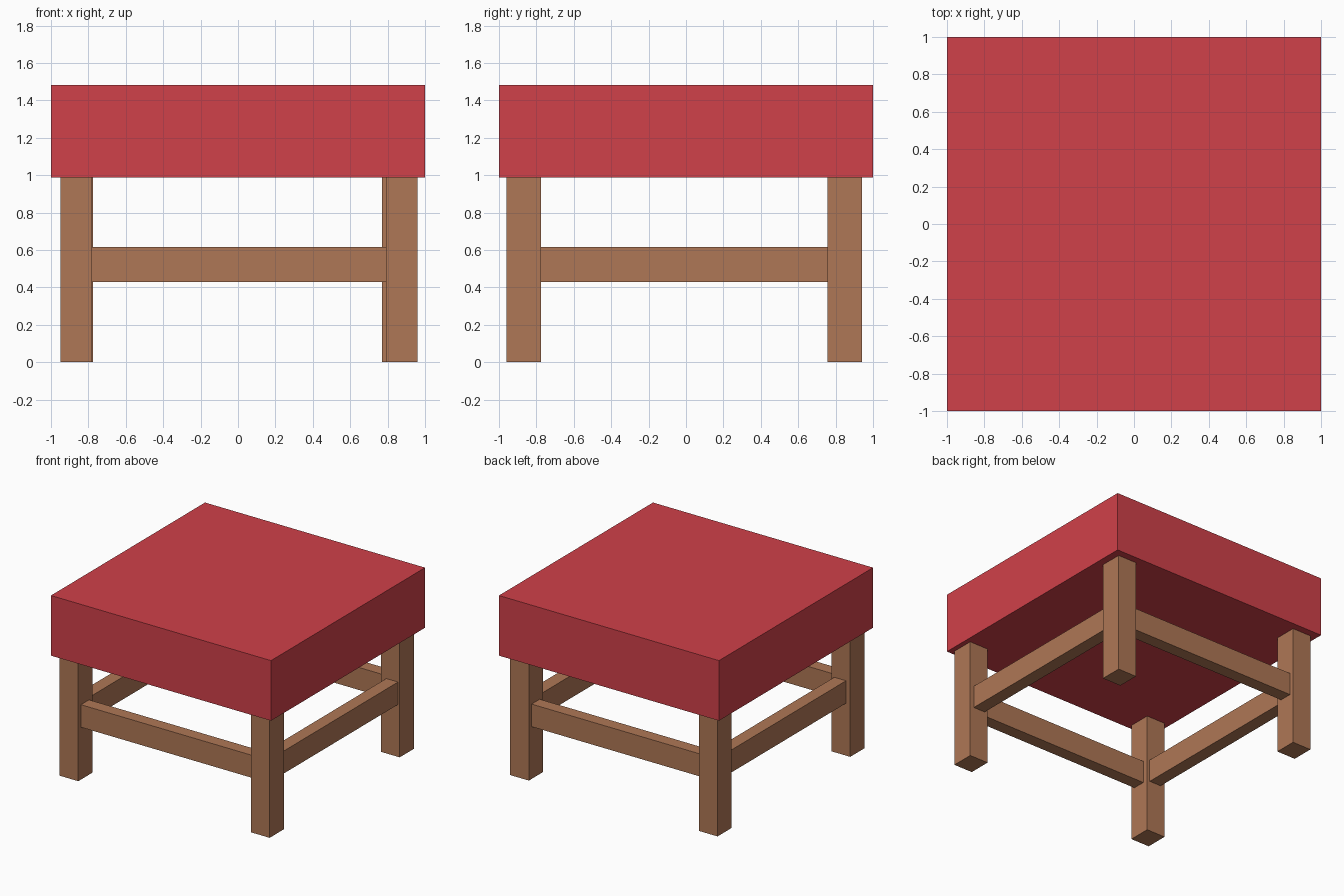
import bpy
import bmesh
from mathutils import Vector

if "Cube" in bpy.data.objects:
    bpy.data.objects.remove(bpy.data.objects["Cube"])


def material(name, rgb):
    mat = bpy.data.materials.new(name)
    mat.diffuse_color = (*rgb, 1)
    mat.use_nodes = True
    mat.node_tree.nodes["Principled BSDF"].inputs["Base Color"].default_value = mat.diffuse_color
    return mat


red = material("red_fabric", (0.63, 0.052, 0.067))
wood = material("wood", (0.43, 0.185, 0.092))


def box(name, x, y, z, mat):
    """Flat-faced block spanning the given (min, max) ranges."""
    mesh = bpy.data.meshes.new(name)
    bm = bmesh.new()
    bmesh.ops.create_cube(bm, size=1)
    for v in bm.verts:
        v.co = Vector([(lo + hi) / 2 + c * (hi - lo)
                       for c, (lo, hi) in zip(v.co, (x, y, z))])
    bm.to_mesh(mesh)
    bm.free()
    mesh.materials.append(mat)
    obj = bpy.data.objects.new(name, mesh)
    bpy.context.collection.objects.link(obj)
    return obj


# Thick square seat
SEAT_BOTTOM = 0.988
box("seat", (-1, 1), (-1, 1), (SEAT_BOTTOM, 1.482), red)

# Four legs, slightly uneven in x
FRONT, BACK = (-0.96, -0.775), (0.757, 0.94)
for name, x, y in (
    ("front_left_leg", (-0.95, -0.78), FRONT),
    ("front_right_leg", (0.79, 0.96), FRONT),
    ("back_left_leg", (-0.945, -0.775), BACK),
    ("back_right_leg", (0.77, 0.94), BACK),
):
    box(name, x, y, (0, SEAT_BOTTOM), wood)

# Stretcher rails between the legs
RAIL_Z = (0.43, 0.615)
for name, y in (("front_rail", (-0.925, -0.82)), ("back_rail", (0.80, 0.905))):
    box(name, (-0.79, 0.80), y, RAIL_Z, wood)
for name, x in (("left_rail", (-0.912, -0.805)), ("right_rail", (0.818, 0.925))):
    box(name, x, (-0.785, 0.767), RAIL_Z, wood)
